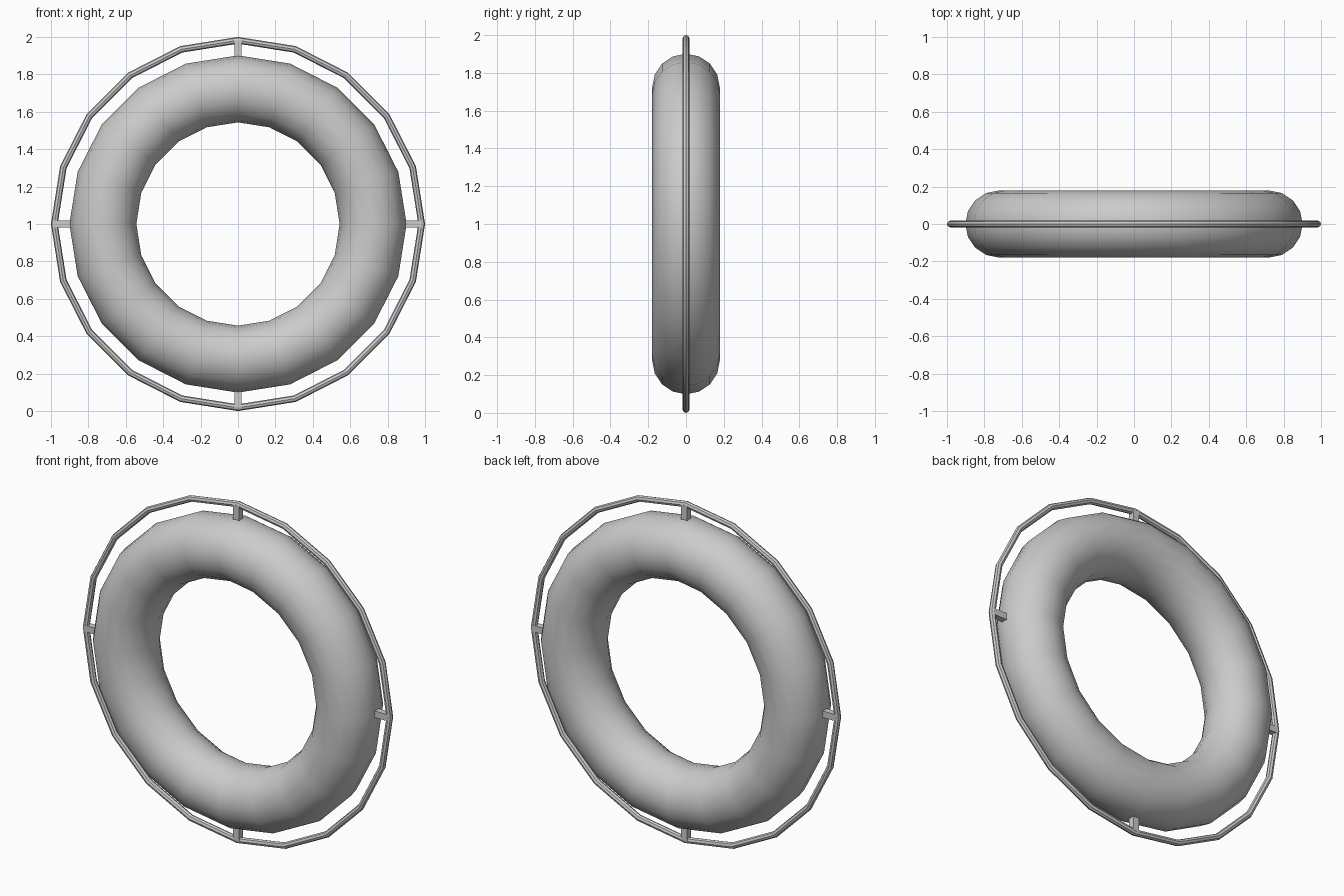
import bpy, math

if "Cube" in bpy.data.objects:
    bpy.data.objects.remove(bpy.data.objects["Cube"])

CENTRE_Z = 1.0
SEGMENTS = 20


def ring(name, major, minor, sides):
    """Upright torus facing the front."""
    bpy.ops.mesh.primitive_torus_add(
        major_radius=major, minor_radius=minor,
        major_segments=SEGMENTS, minor_segments=sides,
        location=(0, 0, CENTRE_Z), rotation=(math.pi / 2, 0, 0))
    ob = bpy.context.object
    ob.name = name
    bpy.ops.object.shade_smooth_by_angle(angle=math.radians(40))
    return ob


# Fat float body
ring("float_body", 0.7225, 0.179, 16)

# Thin grab rope around the outside
ring("grab_rope", 0.982, 0.018, 8)

# Four small blocks joining the rope to the float
for i, label in enumerate(("right", "top", "left", "bottom")):
    a = i * math.pi / 2
    r = 0.93
    bpy.ops.mesh.primitive_cube_add(
        size=1, location=(r * math.cos(a), 0, CENTRE_Z + r * math.sin(a)),
        rotation=(0, -a, 0))
    block = bpy.context.object
    block.name = f"rope_mount_{label}"
    block.scale = (0.1, 0.036, 0.038)
